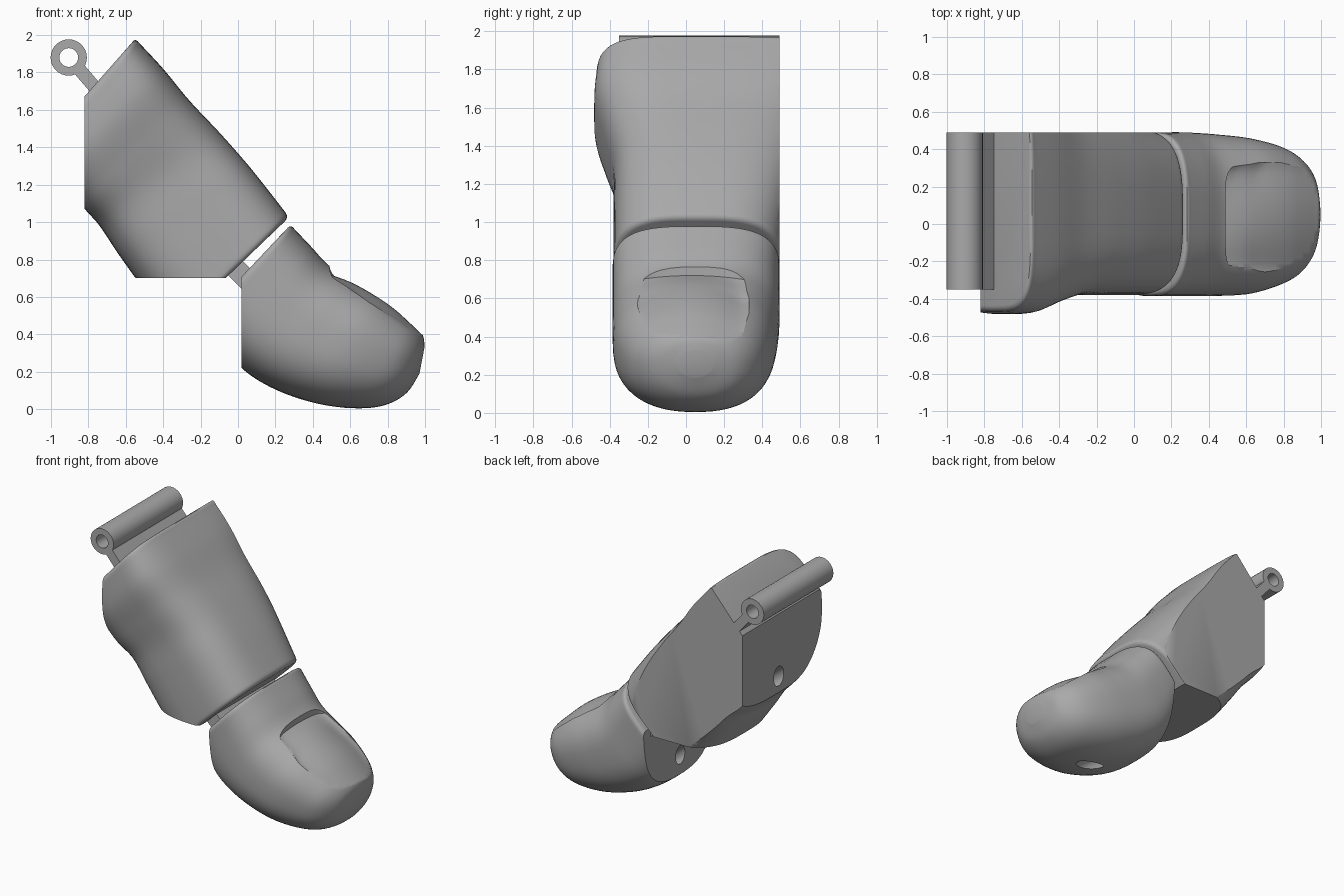
import bpy, bmesh, math
from mathutils import Vector, Matrix

if "Cube" in bpy.data.objects:
    bpy.data.objects.remove(bpy.data.objects["Cube"])

MID = 0.05  # y of the finger's centre line

grey = bpy.data.materials.new("matte_grey")
grey.use_nodes = True
grey.diffuse_color = (0.4, 0.4, 0.4, 1)
grey.node_tree.nodes["Principled BSDF"].inputs["Base Color"].default_value = (0.4, 0.4, 0.4, 1)


def make(name, bm):
    bmesh.ops.recalc_face_normals(bm, faces=bm.faces)
    mesh = bpy.data.meshes.new(name)
    bm.to_mesh(mesh)
    bm.free()
    mesh.materials.append(grey)
    ob = bpy.data.objects.new(name, mesh)
    bpy.context.collection.objects.link(ob)
    return ob


def smooth(ob, angle=32):
    bpy.ops.object.select_all(action="DESELECT")
    ob.select_set(True)
    bpy.context.view_layer.objects.active = ob
    bpy.ops.object.shade_smooth_by_angle(angle=math.radians(angle))


def spline(rows, steps=6):
    """Catmull-Rom through rows of numbers."""
    out = []
    for i in range(len(rows) - 1):
        a, b, c, d = (rows[max(0, min(len(rows) - 1, i + k))] for k in (-1, 0, 1, 2))
        for s in range(steps):
            t = s / steps
            out.append([0.5 * (2 * q + (r - p) * t + (2 * p - 5 * q + 4 * r - w) * t * t
                               + (3 * q - p - 3 * r + w) * t ** 3)
                        for p, q, r, w in zip(a, b, c, d)])
    return out + [list(rows[-1])]


def section(row, sides=64):
    """Rounded section from the back point to the pad point, with a width each way."""
    dx, dz, px, pz, front, back, n = row
    top, low = Vector((dx, 0, dz)), Vector((px, 0, pz))
    mid, half = (top + low) / 2, (top - low) / 2
    pts = []
    for i in range(sides):
        a = 2 * math.pi * i / sides
        c, s = math.cos(a), math.sin(a)
        y = math.copysign(abs(c) ** (2 / n), c) * (back if c > 0 else front)
        pts.append(mid + half * math.copysign(abs(s) ** (2 / n), s) + Vector((0, y + MID, 0)))
    return pts


def loft(rows, lip_first=0.0, lip_last=0.0):
    rings = [section(r) for r in spline(rows)]

    def lip(ring, nxt, size):
        # quarter-round edge on an end face
        c = sum(ring, Vector()) / len(ring)
        c2 = sum(nxt, Vector()) / len(nxt)
        out = (c - c2).normalized()
        return [[p + out * size * math.sin(a) - (p - c).normalized() * size * (1 - math.cos(a))
                 for p in ring] for a in (0.4, 0.8, 1.2, math.pi / 2)]
    if lip_first:
        rings = lip(rings[0], rings[1], lip_first)[::-1] + rings
    if lip_last:
        rings += lip(rings[-1], rings[-2], lip_last)
    bm = bmesh.new()
    loops = [[bm.verts.new(p) for p in r] for r in rings]
    for a, b in zip(loops, loops[1:]):
        for i in range(len(a)):
            j = (i + 1) % len(a)
            bm.faces.new((a[i], a[j], b[j], b[i]))
    bm.faces.new(loops[0])
    bm.faces.new(loops[-1])
    return bm


def trim(bm, point, normal):
    """Slice off everything beyond a plane and close the cut."""
    cut = bmesh.ops.bisect_plane(bm, geom=bm.verts[:] + bm.edges[:] + bm.faces[:], dist=1e-5,
                                 plane_co=point, plane_no=normal, clear_outer=True)
    edges = [e for e in cut["geom_cut"] if isinstance(e, bmesh.types.BMEdge) and e.is_boundary]
    bmesh.ops.holes_fill(bm, edges=edges, sides=0)


def rod(name, a, b, radius):
    a, b = Vector(a), Vector(b)
    turn = (b - a).to_track_quat("Z", "Y").to_matrix().to_4x4()
    bm = bmesh.new()
    bmesh.ops.create_cone(bm, cap_ends=True, segments=32, radius1=radius, radius2=radius,
                          depth=(b - a).length, matrix=Matrix.Translation((a + b) / 2) @ turn)
    return make(name, bm)


def strap(name, a, b, thick, y0, y1):
    """Flat web running from a to b in x and z."""
    a, b = Vector((a[0], 0, a[1])), Vector((b[0], 0, b[1]))
    side = (b - a).normalized().cross(Vector((0, 1, 0))) * thick / 2
    bm = bmesh.new()
    face = bm.faces.new([bm.verts.new(p + Vector((0, y0, 0)))
                         for p in (a + side, b + side, b - side, a - side)])
    new = bmesh.ops.extrude_face_region(bm, geom=[face])["geom"]
    bmesh.ops.translate(bm, vec=(0, y1 - y0, 0),
                        verts=[v for v in new if isinstance(v, bmesh.types.BMVert)])
    return make(name, bm)


def carve(ob, cutters):
    for c in cutters:
        m = ob.modifiers.new("carve", "BOOLEAN")
        m.operation, m.solver, m.object = "DIFFERENCE", "EXACT", c
    ev = ob.evaluated_get(bpy.context.evaluated_depsgraph_get())
    mesh = bpy.data.meshes.new_from_object(ev)
    ob.modifiers.clear()
    ob.data = mesh
    for c in cutters:
        bpy.data.objects.remove(c)


# Lower segment: back x, z, pad x, z, front width, back width, squareness
bm = loft([(-0.53, 1.96, -0.97, 1.46, 0.52, 0.75, 4),
           (-0.40, 1.82, -0.92, 1.27, 0.53, 0.70, 3.8),
           (-0.26, 1.65, -0.84, 1.10, 0.48, 0.62, 3.5),
           (-0.10, 1.48, -0.74, 0.98, 0.435, 0.58, 3.2),
           (0.05, 1.31, -0.64, 0.83, 0.43, 0.53, 3.2),
           (0.17, 1.16, -0.51, 0.65, 0.43, 0.49, 3.2),
           (0.255, 1.05, -0.36, 0.46, 0.43, 0.46, 3.2)], 0.03, 0.03)
trim(bm, (0, 0.49, 0), (0, 1, 0))
trim(bm, (-0.82, 0, 0), (-1, 0, 0))
trim(bm, (0, 0, 0.70), (0, 0, -1))
lower = make("lower_segment", bm)
carve(lower, [rod("cord_channel", (-1.0, 0.05, 1.33), (0.05, 0.05, 0.56), 0.06)])
smooth(lower)

# Fingertip
bm = loft([(0.30, 0.965, -0.12, 0.52, 0.435, 0.44, 3.0),
           (0.39, 0.87, -0.06, 0.33, 0.435, 0.44, 2.9),
           (0.49, 0.765, 0.03, 0.21, 0.435, 0.44, 2.7),
           (0.62, 0.69, 0.20, 0.105, 0.435, 0.43, 2.6),
           (0.76, 0.615, 0.42, 0.03, 0.425, 0.41, 2.5),
           (0.88, 0.52, 0.62, 0.005, 0.38, 0.37, 2.4),
           (0.95, 0.455, 0.78, 0.02, 0.32, 0.31, 2.3),
           (0.99, 0.39, 0.90, 0.085, 0.22, 0.22, 2.2),
           (0.997, 0.33, 0.97, 0.19, 0.09, 0.09, 2)], 0.03)
trim(bm, (0.02, 0, 0), (-1, 0, 0))
tip = make("fingertip", bm)

# Nail bed cutter: its curved underside leaves the nail between two side folds
nail = spline([(0.49, 0.72), (0.60, 0.68), (0.72, 0.615), (0.83, 0.54),
               (0.92, 0.46), (1.0, 0.385), (1.1, 0.31)], 4)
bm = bmesh.new()
cols = 20
grid, roof = [], []
for k, (x, z) in enumerate(nail):
    low, high = [], []
    for j in range(cols + 1):
        t = 2 * j / cols - 1
        xx = x + 0.07 * abs(t) ** 8 * (1 - k / (len(nail) - 1))
        y = 0.03 + 0.30 * t
        low.append(bm.verts.new((xx, y, z - 0.085 * t * t * min(1, 0.3 + k / 8))))
        high.append(bm.verts.new((xx, y, 1.2)))
    grid.append(low)
    roof.append(high)
for g in (grid, roof):
    for a, b in zip(g, g[1:]):
        for j in range(cols):
            bm.faces.new((a[j], a[j + 1], b[j + 1], b[j]))
for pick in (lambda g: g[0], lambda g: g[-1],
             lambda g: [r[0] for r in g], lambda g: [r[-1] for r in g]):
    a, b = pick(grid), pick(roof)
    for j in range(len(a) - 1):
        bm.faces.new((a[j], a[j + 1], b[j + 1], b[j]))
nail_cutter = make("nail_cutter", bm)
carve(tip, [nail_cutter,
            rod("tip_channel", (-0.15, 0.04, 0.50), (0.62, 0.04, -0.10), 0.055)])
smooth(tip)

# Flexible web joining the two segments
strap("joint_web", (-0.08, 0.82), (0.14, 0.60), 0.11, -0.30, 0.40)

# Base hinge: barrel with pin hole, and the strap holding it
barrel = rod("hinge_barrel", (-0.905, -0.35, 1.88), (-0.905, 0.49, 1.88), 0.097)
pin = rod("pin_hole", (-0.905, -0.5, 1.88), (-0.905, 0.6, 1.88), 0.05)
carve(barrel, [pin])
smooth(barrel)
strap("hinge_strap", (-0.855, 1.825), (-0.62, 1.55), 0.07, -0.35, 0.49)
